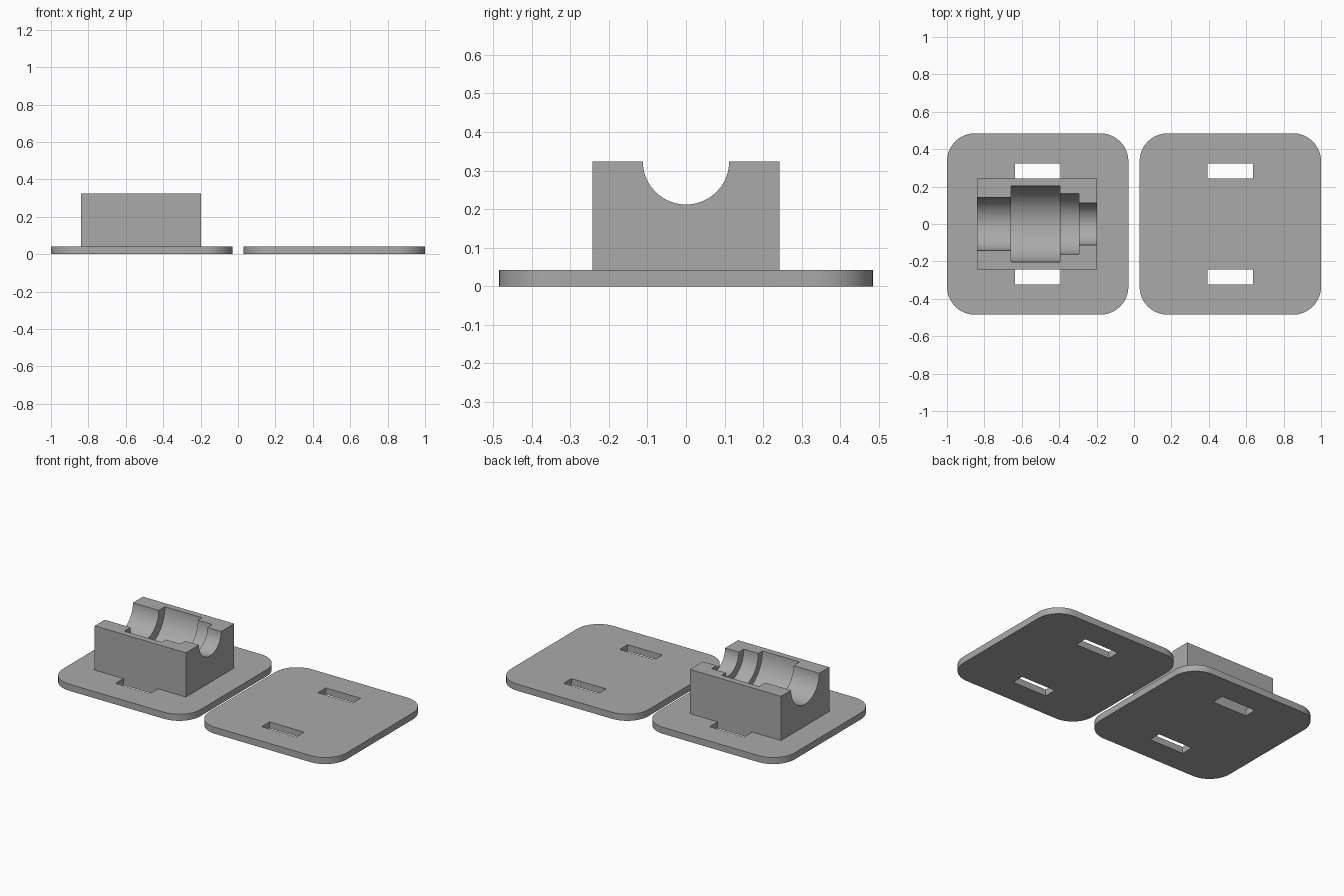
import bpy, bmesh
from math import pi, cos, sin

cube = bpy.data.objects.get("Cube")
if cube:
    bpy.data.objects.remove(cube)

grey = bpy.data.materials.new("plain grey")
grey.use_nodes = True
color = (0.4, 0.4, 0.4, 1)
grey.diffuse_color = color
grey.node_tree.nodes["Principled BSDF"].inputs["Base Color"].default_value = color

PLATE_X, PLATE_HALF, CORNER, THICK = 0.515, 0.485, 0.15, 0.042
BLOCK_X0, BLOCK_X1, BLOCK_Y, TOP = -0.84, -0.197, 0.243, 0.324


def make_object(name, bm):
    bmesh.ops.recalc_face_normals(bm, faces=bm.faces)
    mesh = bpy.data.meshes.new(name)
    bm.to_mesh(mesh)
    bm.free()
    mesh.materials.append(grey)
    obj = bpy.data.objects.new(name, mesh)
    bpy.context.collection.objects.link(obj)
    return obj


def box(name, x0, x1, y0, y1, z0, z1):
    bm = bmesh.new()
    bmesh.ops.create_cube(bm, size=1)
    bmesh.ops.scale(bm, vec=(x1 - x0, y1 - y0, z1 - z0), verts=bm.verts)
    bmesh.ops.translate(bm, vec=((x0 + x1) / 2, (y0 + y1) / 2, (z0 + z1) / 2), verts=bm.verts)
    return make_object(name, bm)


def select_only(obj):
    bpy.ops.object.select_all(action='DESELECT')
    obj.select_set(True)
    bpy.context.view_layer.objects.active = obj


def cut(obj, cutter):
    select_only(obj)
    mod = obj.modifiers.new("cut", 'BOOLEAN')
    mod.operation = 'DIFFERENCE'
    mod.solver = 'EXACT'
    mod.object = cutter
    bpy.ops.object.modifier_apply(modifier=mod.name)
    bpy.data.objects.remove(cutter)


def smooth(obj):
    select_only(obj)
    bpy.ops.object.shade_smooth_by_angle(angle=pi / 6)


# Rounded plate with two strap slots
def plate(name, cx):
    bm = bmesh.new()
    inner, steps = PLATE_HALF - CORNER, 12
    ring = []
    for quarter, (sx, sy) in enumerate([(1, 1), (-1, 1), (-1, -1), (1, -1)]):
        for i in range(steps + 1):
            a = (quarter + i / steps) * pi / 2
            ring.append(bm.verts.new((cx + sx * inner + CORNER * cos(a),
                                      sy * inner + CORNER * sin(a), 0)))
    face = bm.faces.new(ring)
    top = bmesh.ops.extrude_face_region(bm, geom=[face])["geom"]
    bmesh.ops.translate(bm, vec=(0, 0, THICK),
                        verts=[v for v in top if isinstance(v, bmesh.types.BMVert)])
    obj = make_object(name, bm)
    for y0, y1 in ((-0.323, -BLOCK_Y), (BLOCK_Y, 0.323)):
        cut(obj, box("slot_cutter", cx - 0.122, cx + 0.122, y0, y1, -0.1, 0.1))
    smooth(obj)


plate("right_base_plate", -PLATE_X)
plate("left_base_plate", PLATE_X)

# Cradle block with a stepped round channel along its length
block = box("cradle_block", BLOCK_X0, BLOCK_X1, -BLOCK_Y, BLOCK_Y, THICK, TOP)
steps = [(-0.9, -0.658, 0.142), (-0.658, -0.396, 0.204),
         (-0.396, -0.294, 0.162), (-0.294, -0.1, 0.112)]
bm = bmesh.new()
rings = []
for x0, x1, r in steps:
    for x in (x0, x1):
        rings.append([bm.verts.new((x, r * cos(i * pi / 36), TOP + r * sin(i * pi / 36)))
                      for i in range(72)])
for a, b in zip(rings, rings[1:]):
    for i in range(72):
        j = (i + 1) % 72
        bm.faces.new((a[i], a[j], b[j], b[i]))
bm.faces.new(rings[0])
bm.faces.new(rings[-1])
cut(block, make_object("channel_cutter", bm))
smooth(block)
